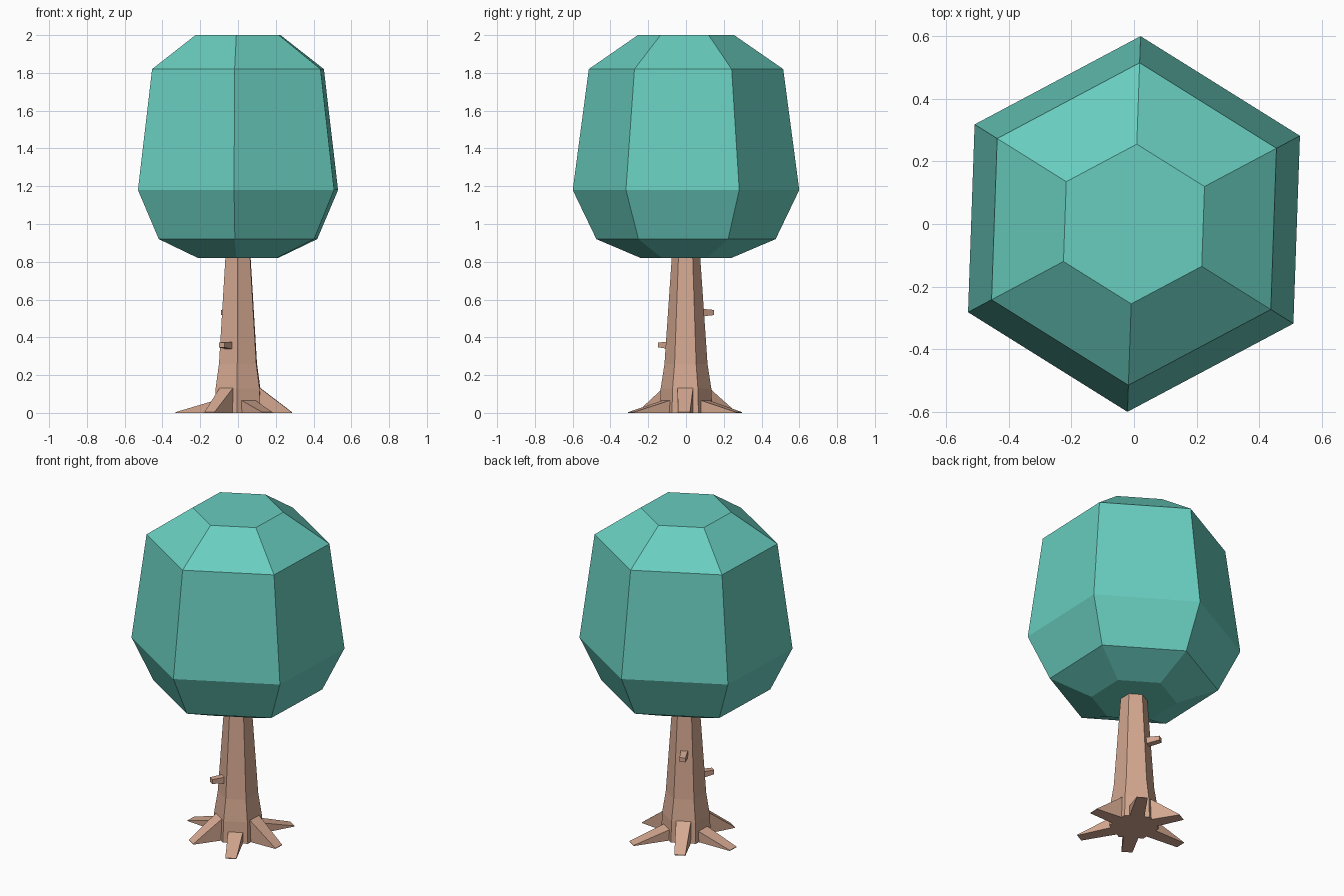
import bpy, math

if "Cube" in bpy.data.objects:
    bpy.data.objects.remove(bpy.data.objects["Cube"])

TURN = 28  # angle of the first hexagon corner, degrees


def material(name, color):
    m = bpy.data.materials.new(name)
    m.diffuse_color = color
    m.use_nodes = True
    m.node_tree.nodes["Principled BSDF"].inputs["Base Color"].default_value = m.diffuse_color
    return m


def loft(name, rings, mat):
    """Closed flat-faced solid through rings of equal point count."""
    n = len(rings[0])
    verts = [p for r in rings for p in r]
    faces = [tuple(reversed(range(n)))]
    for k in range(len(rings) - 1):
        a, b = k * n, (k + 1) * n
        for i in range(n):
            j = (i + 1) % n
            faces.append((a + i, a + j, b + j, b + i))
    faces.append(tuple(range(len(verts) - n, len(verts))))
    me = bpy.data.meshes.new(name)
    me.from_pydata(verts, [], faces)
    me.materials.append(mat)
    ob = bpy.data.objects.new(name, me)
    bpy.context.collection.objects.link(ob)
    return ob


def hexagon(r, z):
    return [(r * math.cos(math.radians(TURN + 60 * i)),
             r * math.sin(math.radians(TURN + 60 * i)), z) for i in range(6)]


def spoke(name, angle, sections, mat):
    """Tapered bar pointing outward; sections are (distance, half width, z low, z high)."""
    c, s = math.cos(math.radians(angle)), math.sin(math.radians(angle))
    rings = []
    for d, w, lo, hi in sections:
        rings.append([(d * c - t * s, d * s + t * c, z)
                      for t, z in ((-w, lo), (w, lo), (w, hi), (-w, hi))])
    return loft(name, rings, mat)


leaf = material("leaf", (0.14, 0.61, 0.52, 1))
bark = material("bark", (0.66, 0.39, 0.28, 1))

# Canopy
loft("canopy", [hexagon(r, z) for r, z in
     ((0.24, 0.82), (0.475, 0.92), (0.6, 1.18), (0.515, 1.82), (0.255, 2.0))], leaf)

# Trunk
loft("trunk", [hexagon(r, z) for r, z in
     ((0.14, 0), (0.134, 0.13), (0.114, 0.26), (0.075, 0.83))], bark)

# Roots: tall short ones alternate with low long ones, one per trunk side
for i in range(6):
    reach, top = ((0.285, 0.135), (0.33, 0.068))[i % 2]
    spoke(f"root_{i + 1}", -2 + 60 * i,
          [(0.113, 0.042, 0, top), (reach, 0.031, 0, 0.004)], bark)

# Branch stubs
spoke("front_stub", 238, [(0.07, 0.021, 0.335, 0.377), (0.163, 0.017, 0.347, 0.373)], bark)
spoke("back_stub", 118, [(0.06, 0.021, 0.508, 0.553), (0.16, 0.017, 0.518, 0.545)], bark)
